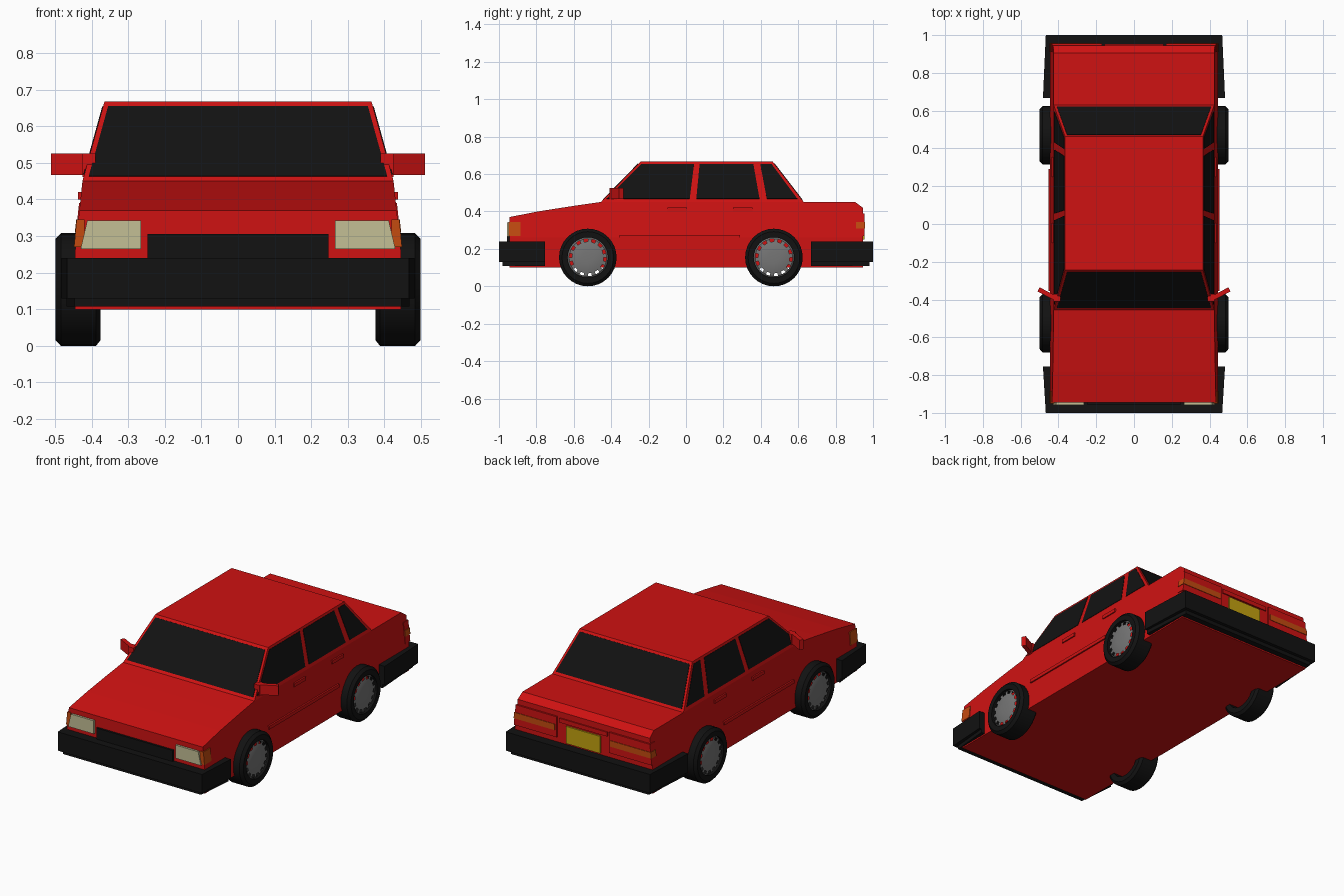
import bpy, bmesh, math
from mathutils import Vector

if "Cube" in bpy.data.objects:
    bpy.data.objects.remove(bpy.data.objects["Cube"])


def material(name, r, g, b):
    m = bpy.data.materials.new(name)
    m.diffuse_color = (r, g, b, 1)
    m.use_nodes = True
    m.node_tree.nodes["Principled BSDF"].inputs["Base Color"].default_value = m.diffuse_color
    return m


RED = material("red_paint", 0.62, 0.006, 0.006)
BLACK = material("black_trim", 0.006, 0.006, 0.006)
GREY = material("wheel_grey", 0.18, 0.18, 0.18)
LAMP = material("lamp_glass", 0.55, 0.52, 0.3)
ORANGE = material("orange_lens", 0.55, 0.07, 0.005)
YELLOW = material("plate_yellow", 0.55, 0.36, 0.005)
BELT, ROOF = 0.45, 0.667


def finish(name, bm, mat, mirror=False):
    bmesh.ops.recalc_face_normals(bm, faces=bm.faces)
    me = bpy.data.meshes.new(name)
    bm.to_mesh(me)
    bm.free()
    me.materials.append(mat)
    ob = bpy.data.objects.new(name, me)
    bpy.context.collection.objects.link(ob)
    if mirror:
        ob.modifiers.new("Mirror", 'MIRROR').use_mirror_merge = False
    return ob


def prism_bm(pts, vec):
    bm = bmesh.new()
    f = bm.faces.new([bm.verts.new(p) for p in pts])
    r = bmesh.ops.extrude_face_region(bm, geom=[f], use_keep_orig=True)
    bmesh.ops.translate(bm, vec=Vector(vec),
                        verts=[v for v in r['geom'] if isinstance(v, bmesh.types.BMVert)])
    return bm


def prism(name, pts, vec, mat, mirror=False):
    return finish(name, prism_bm(pts, vec), mat, mirror)


def box(name, lo, hi, mat, mirror=False):
    (x0, y0, z0), (x1, y1, z1) = lo, hi
    return prism(name, [(x0, y0, z0), (x1, y0, z0), (x1, y1, z0), (x0, y1, z0)],
                 (0, 0, z1 - z0), mat, mirror)


def half_width(z):
    return 0.445 - max(0, z - 0.26) * 0.02 / 0.19


# Lower body: side profile extruded across, sides leaning in above the moulding
profile = [(-0.945, 0.10), (-0.945, 0.37), (-0.78, 0.402), (-0.6, 0.43), (-0.46, BELT),
           (0.905, BELT), (0.945, 0.42), (0.945, 0.10)]
bm = prism_bm([(-1, y, z) for y, z in profile], (2, 0, 0))
bmesh.ops.bisect_plane(bm, geom=bm.verts[:] + bm.edges[:] + bm.faces[:],
                       plane_co=(0, 0, 0.26), plane_no=(0, 0, 1))
for v in bm.verts:
    v.co.x *= half_width(v.co.z)
finish("body", bm, RED)


# Cabin: tapered block on the belt line
def cabin_x(z):
    return 0.425 - (z - BELT) / (ROOF - BELT) * 0.06


cabin = [(-0.455, BELT), (-0.243, ROOF), (0.463, ROOF), (0.63, BELT)]
bm = prism_bm([(-1, y, z) for y, z in cabin], (2, 0, 0))
for v in bm.verts:
    v.co.x *= cabin_x(v.co.z)
finish("cabin", bm, RED)

# Side windows
for name, outline in {
    "front_side_window": [(-0.425, 0.467), (0.02, 0.467), (0.043, 0.653), (-0.238, 0.653)],
    "rear_side_window": [(0.055, 0.467), (0.393, 0.467), (0.36, 0.653), (0.073, 0.653)],
    "quarter_window": [(0.432, 0.467), (0.595, 0.467), (0.457, 0.653), (0.397, 0.653)],
}.items():
    prism(name, [(cabin_x(z) - 0.004, y, z) for y, z in outline], (0.006, 0, 0.0015), BLACK, True)

# Windscreen and rear window
for name, (y0, y1), s in (("windscreen", (-0.455, -0.243), -1), ("rear_window", (0.63, 0.463), 1)):
    pts = []
    for z, sides in ((0.462, (-1, 1)), (0.654, (1, -1))):
        y = y0 + (y1 - y0) * (z - BELT) / (ROOF - BELT)
        pts += [(k * (cabin_x(z) - 0.014), y - s * 0.003, z) for k in sides]
    prism(name, pts, (0, s * 0.005, 0.002), BLACK)

# Wrap-around bumpers with a smaller lower lip
for name, s, arm in (("front_bumper", -1, 0.755), ("rear_bumper", 1, 0.668)):
    for part, inset, z0, z1 in (("", 0, 0.13, 0.24), ("_lip", 0.02, 0.108, 0.13)):
        right = [(0.43, arm), (0.482 - inset * 0.7, arm), (0.467 - inset, 1 - inset)]
        plan = right + [(-x, y) for x, y in reversed(right)] + [(-0.43, 0.94), (0.43, 0.94)]
        prism(name + part, [(x, s * y, z0) for x, y in plan], (0, 0, z1 - z0), BLACK)

# Front face: grille, headlights and corner indicators
box("grille", (-0.247, -0.957, 0.235), (0.247, -0.94, 0.305), BLACK)
prism("headlight", [(0.265, -0.957, 0.265), (0.43, -0.957, 0.265),
                    (0.412, -0.957, 0.342), (0.265, -0.957, 0.342)], (0, 0.02, 0), LAMP, True)
prism("front_indicator", [(0.42, -0.95, 0.27), (0.448, -0.95, 0.27),
                          (0.441, -0.95, 0.345), (0.42, -0.95, 0.345)], (0, 0.065, 0), ORANGE, True)


# Rear face: lamp clusters, lens stripe and plate
def rear_lens(name, x0, z0, z1, out, mat):
    prism(name, [(x0, 0.91, z0), (half_width(z0) + out, 0.91, z0),
                 (half_width(z1) + out, 0.91, z1), (x0, 0.91, z1)],
          (0, 0.042 + out, 0), mat, True)


rear_lens("tail_light", 0.17, 0.27, 0.39, 0.003, RED)
rear_lens("tail_light_stripe", 0.18, 0.31, 0.345, 0.006, ORANGE)
box("number_plate", (-0.11, 0.94, 0.25), (0.11, 0.954, 0.35), YELLOW)
box("boot_handle_strip", (-0.155, 0.94, 0.36), (0.155, 0.952, 0.385), RED)

# Side mouldings, door handles and door mirrors
box("side_moulding", (0.43, -0.355, 0.253), (0.453, 0.29, 0.273), RED, True)
for name, y in (("front_door_handle", -0.1), ("rear_door_handle", 0.25)):
    box(name, (0.42, y, 0.4), (0.437, y + 0.105, 0.42), RED, True)
prism("door_mirror", [(0.415, -0.38, 0.467), (0.425, -0.402, 0.467),
                      (0.511, -0.357, 0.467), (0.5, -0.335, 0.467)], (0, 0, 0.058), RED, True)
box("mirror_mount", (0.39, -0.41, 0.462), (0.425, -0.37, 0.525), RED, True)


# Wheels: revolved profiles (x, radius) around the axle
def lathe(name, prof, y, mat, segs, closed=False, skip=None):
    bm = bmesh.new()
    rings = [[bm.verts.new((x, y + r * math.cos(2 * math.pi * i / segs),
                            0.154 + r * math.sin(2 * math.pi * i / segs)))
              for i in range(segs)] for x, r in prof]
    n = len(prof)
    for k in range(n if closed else n - 1):
        a, b = rings[k], rings[(k + 1) % n]
        for i in range(segs):
            if k == skip and i % 2:
                continue
            j = (i + 1) % segs
            bm.faces.new((a[i], a[j], b[j], b[i]))
    if not closed:
        bm.faces.new(rings[-1])
    ob = finish(name, bm, mat, True)
    bpy.ops.object.select_all(action='DESELECT')
    ob.select_set(True)
    bpy.context.view_layer.objects.active = ob
    bpy.ops.object.shade_smooth_by_angle(angle=math.radians(30))


TYRE = [(0.375, 0.108), (0.375, 0.138), (0.388, 0.154), (0.484, 0.154),
        (0.499, 0.138), (0.497, 0.108)]
RIM = [(0.48, 0.109), (0.488, 0.1), (0.488, 0.085), (0.49, 0.08), (0.494, 0.03)]
for end, y in (("front", -0.525), ("rear", 0.47)):
    lathe(end + "_tyre", TYRE, y, BLACK, 32, closed=True)
    lathe(end + "_rim", RIM, y, GREY, 28, skip=1)
